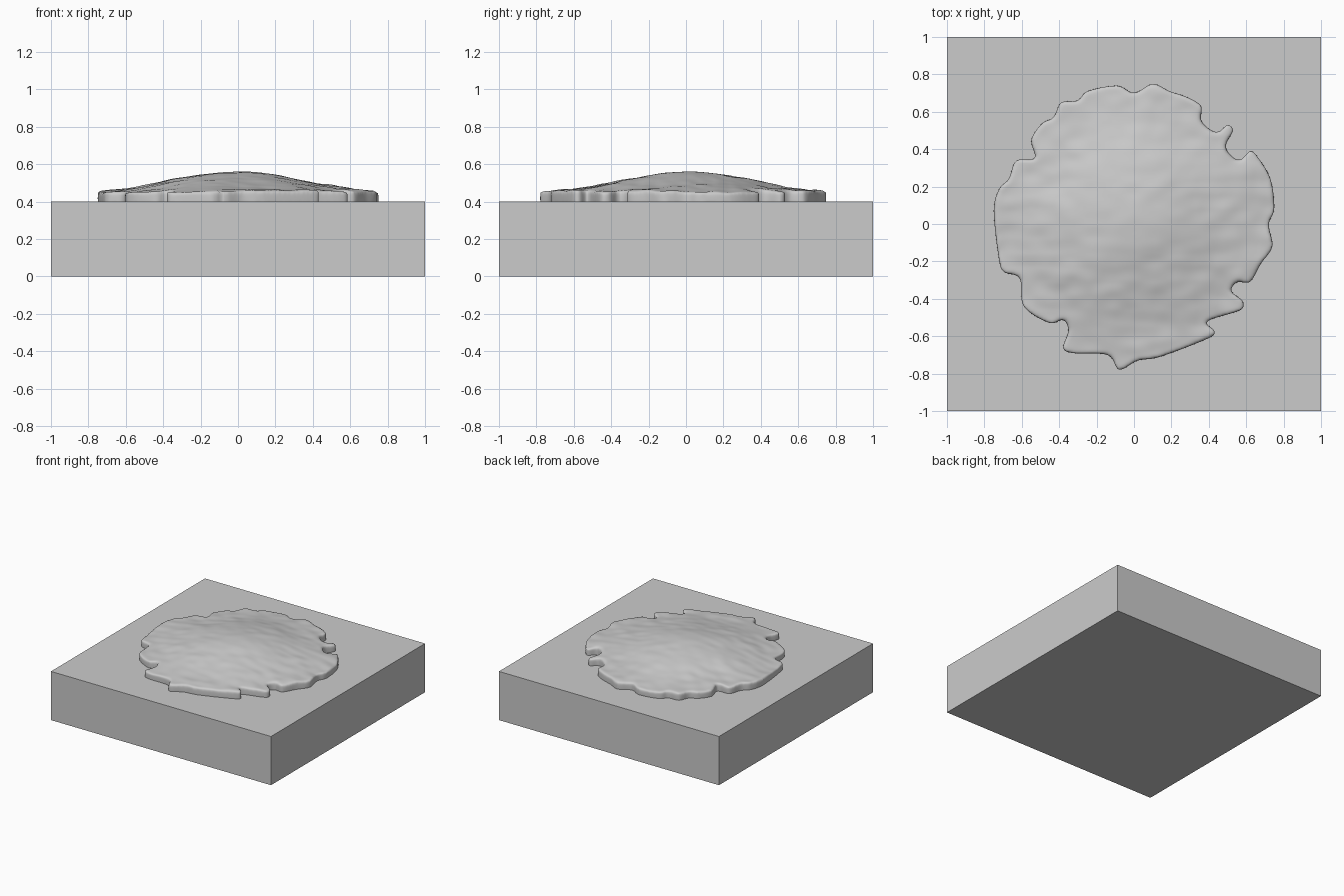
import bpy, bmesh, math
from mathutils import Vector, noise

if "Cube" in bpy.data.objects:
    bpy.data.objects.remove(bpy.data.objects["Cube"], do_unlink=True)

BLOCK_TOP = 0.4
RIM_MIDDLE, RIM_TOP = 0.42, 0.455

# Shared plain grey
grey = bpy.data.materials.new("plain grey")
grey.use_nodes = True
colour = (0.6, 0.6, 0.6, 1)
grey.diffuse_color = colour
grey.node_tree.nodes["Principled BSDF"].inputs["Base Color"].default_value = colour


def add_object(name, bm):
    """Turn a bmesh into a named grey object."""
    mesh = bpy.data.meshes.new(name)
    bmesh.ops.recalc_face_normals(bm, faces=bm.faces)
    bm.to_mesh(mesh)
    bm.free()
    mesh.materials.append(grey)
    obj = bpy.data.objects.new(name, mesh)
    bpy.context.collection.objects.link(obj)
    return obj


def closed_spline(points, steps):
    """Smooth closed Catmull-Rom loop through the points."""
    loop = []
    count = len(points)
    for i in range(count):
        a, b, c, d = (points[(i + k) % count] for k in (-1, 0, 1, 2))
        for s in range(steps):
            t = s / steps
            loop.append(0.5 * (2 * b + (c - a) * t
                               + (2 * a - 5 * b + 4 * c - d) * t ** 2
                               + (3 * b - a - 3 * c + d) * t ** 3))
    return loop


def dome_height(x, y):
    """Broad central mound with ripples on its surface."""
    r = min(math.hypot(x, y) / 0.78, 1)
    mound = 0.105 * (0.5 + 0.5 * math.cos(math.pi * r))
    broad = 0.010 * noise.noise(Vector((x * 4, y * 4, 0.3)))
    fine = 0.006 * noise.noise(Vector((x * 9, y * 13, 2.7)))
    return mound + (broad + fine) * min(1, 0.4 + r)


# Square base block
bm = bmesh.new()
bmesh.ops.create_cube(bm, size=1)
for v in bm.verts:
    v.co = (v.co.x * 2, v.co.y * 2, (v.co.z + 0.5) * BLOCK_TOP)
add_object("base_block", bm)

# Lobed puddle outline, in hundredths
OUTLINE = [
    (75, 8), (73, 24), (66, 36), (62, 39), (56, 34), (49, 41), (53, 50),
    (50, 53), (44, 49), (36, 55), (36, 63), (28, 68), (19, 71), (10, 75),
    (0, 70), (-9, 74), (-25, 71), (-30, 66), (-39, 65), (-43, 57), (-49, 54),
    (-55, 45), (-53, 35), (-63, 34), (-67, 24), (-72, 19), (-75, 7),
    (-72, -20), (-69, -26), (-61, -29), (-59, -44), (-45, -53), (-38, -51),
    (-35, -57), (-38, -66), (-33, -69), (-14, -70), (-8, -78), (2, -73),
    (14, -71), (40, -61), (43, -57), (39, -52), (57, -46), (58, -41),
    (52, -36), (55, -31), (62, -31), (68, -21), (74, -12), (72, 0)]
loop = closed_spline([Vector(p) / 100 for p in OUTLINE], 6)

# Flat slab from the outline, sunk slightly into the block
bm = bmesh.new()
face = bm.faces.new([bm.verts.new((p.x, p.y, 0.38)) for p in loop])
top = bmesh.ops.extrude_face_region(bm, geom=[face], use_keep_orig=True)
for v in top["geom"]:
    if isinstance(v, bmesh.types.BMVert):
        v.co.z = RIM_TOP
puddle = add_object("puddle", bm)

# Even remesh and smoothing give the soft rounded rim
remesh = puddle.modifiers.new("even_mesh", "REMESH")
remesh.mode = "VOXEL"
remesh.voxel_size = 0.01
soften = puddle.modifiers.new("soft_rim", "SMOOTH")
soften.factor = 0.5
soften.iterations = 10
evaluated = puddle.evaluated_get(bpy.context.evaluated_depsgraph_get())
soft_mesh = bpy.data.meshes.new_from_object(evaluated)
puddle.modifiers.clear()
puddle.data = soft_mesh

# Raise the upper surface into the rippled dome
for v in soft_mesh.vertices:
    lift = max(0, (v.co.z - RIM_MIDDLE) / (RIM_TOP - RIM_MIDDLE))
    v.co.z += lift * dome_height(v.co.x, v.co.y)
soft_mesh.polygons.foreach_set("use_smooth", [True] * len(soft_mesh.polygons))
soft_mesh.update()
